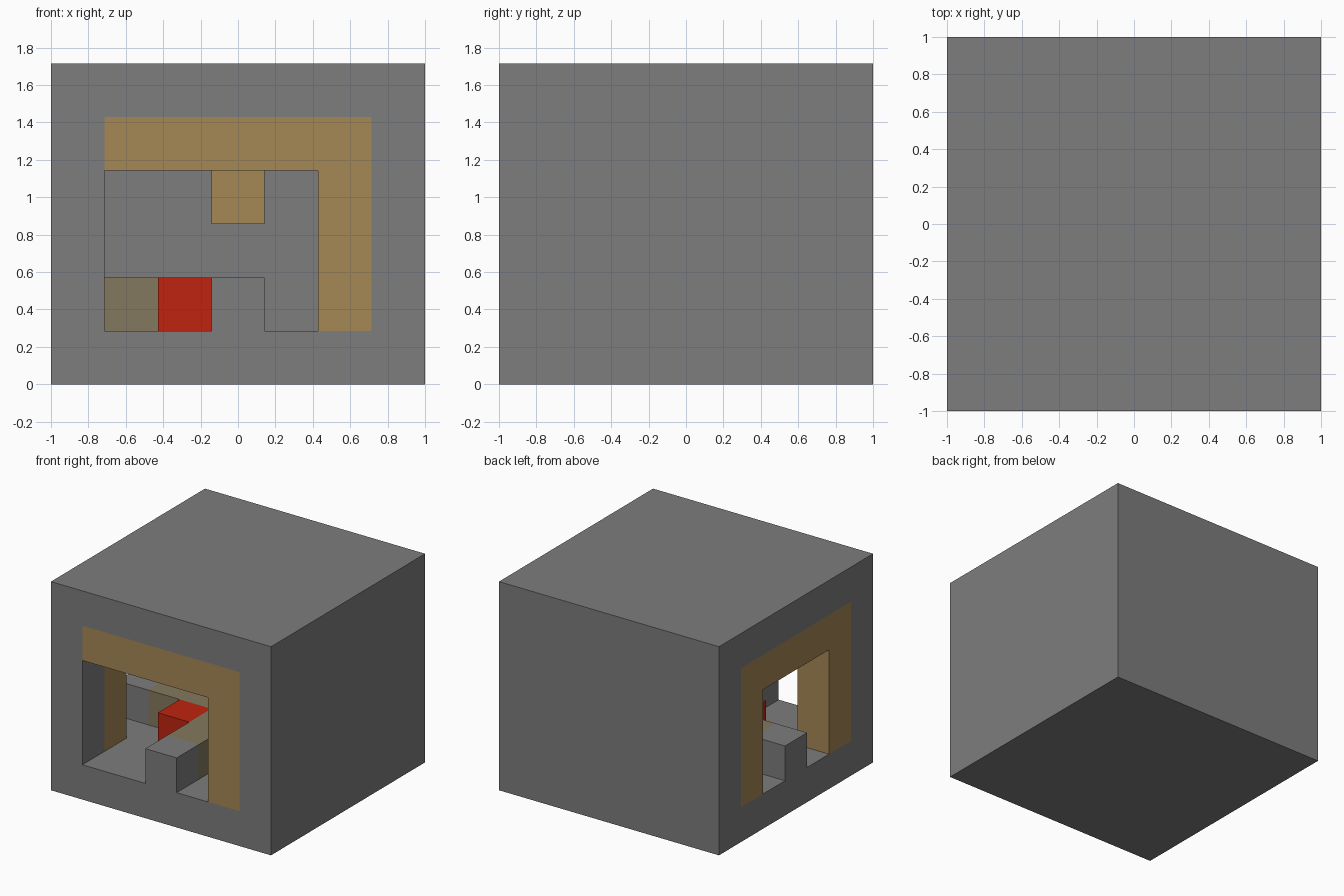
import bpy
import bmesh
from mathutils import Vector

cube = bpy.data.objects.get("Cube")
if cube:
    bpy.data.objects.remove(cube, do_unlink=True)

CELL = 2 / 7  # the building is 7 x 7 x 6 cells


def linear(v):
    v /= 255
    return v / 12.92 if v <= 0.04045 else ((v + 0.055) / 1.055) ** 2.4


def material(name, *rgb):
    mat = bpy.data.materials.new(name)
    mat.use_nodes = True
    colour = (*map(linear, rgb), 1)
    mat.diffuse_color = colour
    bsdf = mat.node_tree.nodes["Principled BSDF"]
    bsdf.inputs["Base Color"].default_value = colour
    bsdf.inputs["Roughness"].default_value = 0.9
    return mat


stone = material("stone grey", 125, 125, 125)
timber = material("timber brown", 165, 135, 85)
plank = material("weathered olive", 132, 121, 94)
red = material("bright red", 189, 36, 16)


def block(name, mat, low, high):
    """Box between two cell corners, counted from the front right floor corner."""
    low, high = Vector(low), Vector(high)
    mesh = bpy.data.meshes.new(name)
    bm = bmesh.new()
    bmesh.ops.create_cube(bm, size=1)
    mid, size = (low + high) / 2, high - low
    for v in bm.verts:
        p = mid + v.co * size
        v.co = (p - Vector((3.5, 3.5, 0))) * CELL
    bm.to_mesh(mesh)
    bm.free()
    mesh.materials.append(mat)
    obj = bpy.data.objects.new(name, mesh)
    bpy.context.collection.objects.link(obj)
    return obj


# Stone shell
block("floor", stone, (0, 0, 0), (7, 7, 1))
block("roof", stone, (0, 0, 5), (7, 7, 6))
block("back_wall", stone, (0, 6, 1), (7, 7, 5))
block("left_wall", stone, (6, 0, 1), (7, 6, 5))
block("front_right_corner", stone, (0, 0, 1), (1, 1, 5))

# Timber frames set flush in the two open walls
block("front_lintel", timber, (1, 0, 4), (6, 1, 5))
block("front_post", timber, (5, 0, 1), (6, 1, 4))
block("side_lintel", timber, (0, 1, 4), (1, 6, 5))
for name, y in (("side_front_post", 1), ("side_back_post", 5)):
    block(name, timber, (0, y, 1), (1, y + 1, 4))

# Low divider running from one opening to the other
block("front_sill_block", stone, (3, 0, 1), (4, 1, 2))
block("side_sill_block", stone, (0, 3, 1), (1, 4, 2))
block("divider_long", plank, (3, 1, 1), (4, 4, 2))
block("divider_short", plank, (1, 3, 1), (3, 4, 2))

# Red block in the corner of the divider, and the hanging beam above
block("red_block", red, (2, 2, 1), (3, 3, 2))
block("hanging_beam", timber, (3, 3, 3), (4, 4, 5))
